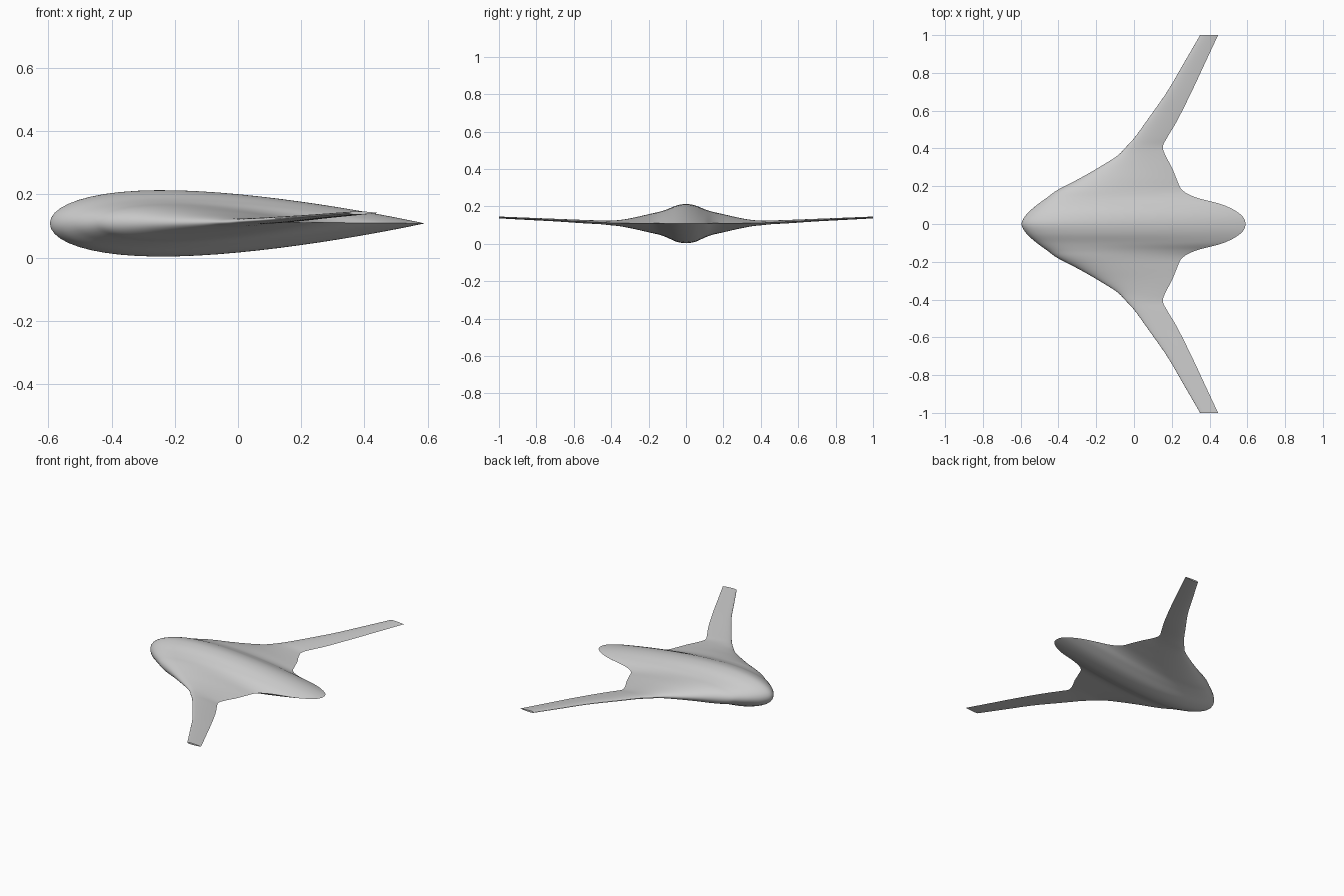
import bpy, bmesh, math
from mathutils import Vector

cube = bpy.data.objects.get("Cube")
if cube:
    bpy.data.objects.remove(cube, do_unlink=True)

grey = bpy.data.materials.new("light grey")
grey.use_nodes = True
grey.diffuse_color = (0.6, 0.6, 0.6, 1)
grey.node_tree.nodes["Principled BSDF"].inputs["Base Color"].default_value = (0.6, 0.6, 0.6, 1)

# Half-span stations: span y, leading x, trailing x, chord height, half thickness
STATIONS = [
    (0.00, -0.595, 0.59, 0.108, 0.105),
    (0.05, -0.57, 0.565, 0.108, 0.097),
    (0.10, -0.515, 0.475, 0.109, 0.076),
    (0.14, -0.46, 0.33, 0.110, 0.062),
    (0.18, -0.405, 0.255, 0.110, 0.053),
    (0.24, -0.29, 0.225, 0.110, 0.039),
    (0.30, -0.185, 0.20, 0.110, 0.026),
    (0.36, -0.09, 0.168, 0.111, 0.016),
    (0.41, -0.04, 0.153, 0.112, 0.012),
    (0.46, 0.005, 0.177, 0.115, 0.010),
    (0.55, 0.07, 0.23, 0.119, 0.009),
    (0.70, 0.175, 0.305, 0.127, 0.007),
    (0.85, 0.263, 0.375, 0.134, 0.006),
    (1.00, 0.35, 0.445, 0.141, 0.005),
]
STEPS = 6      # sections between stations
CHORD = 28     # points along each surface


def smooth(a, b, c, d, t):
    """Catmull-Rom blend between b and c."""
    return [0.5 * (2 * q + (r - p) * t + (2 * p - 5 * q + 4 * r - s) * t * t
                   + (3 * q - p - 3 * r + s) * t ** 3)
            for p, q, r, s in zip(a, b, c, d)]


def thickness(u):
    """Symmetric airfoil half thickness, scaled to a peak of one."""
    return 10 * (0.2969 * math.sqrt(u) - 0.126 * u - 0.3516 * u ** 2
                 + 0.2843 * u ** 3 - 0.1036 * u ** 4)


def section(y, lead, trail, z, half):
    """Closed loop: over the top from the tail, back along the underside."""
    loop = []
    for i in range(2 * CHORD):
        a = math.pi * i / CHORD
        u = (1 + math.cos(a)) / 2
        side = 1 if i <= CHORD else -1
        loop.append(Vector((lead + u * (trail - lead), y,
                            z + side * half * thickness(u))))
    return loop


# Smooth stations over the full span, mirrored about the centreline
full = [(-s[0],) + s[1:] for s in reversed(STATIONS[1:])] + STATIONS
ext = [[2 * a - b for a, b in zip(full[0], full[1])]] + full
ext.append([2 * a - b for a, b in zip(full[-1], full[-2])])
ribs = [smooth(*ext[i:i + 4], k / STEPS)
        for i in range(len(full) - 1) for k in range(STEPS)] + [full[-1]]

# Blended wing body skin
bm = bmesh.new()
loops = [[bm.verts.new(p) for p in section(*r)] for r in ribs]
n = 2 * CHORD
for a, b in zip(loops, loops[1:]):
    for i in range(n):
        j = (i + 1) % n
        bm.faces.new((a[i], a[j], b[j], b[i]))

# Flat wing tips
bm.faces.new(loops[0])
bm.faces.new(loops[-1])
bmesh.ops.recalc_face_normals(bm, faces=bm.faces)

mesh = bpy.data.meshes.new("blended_wing_body")
bm.to_mesh(mesh)
bm.free()
mesh.materials.append(grey)
body = bpy.data.objects.new("blended_wing_body", mesh)
bpy.context.collection.objects.link(body)
bpy.context.view_layer.objects.active = body
body.select_set(True)
bpy.ops.object.shade_smooth_by_angle(angle=math.radians(40))
